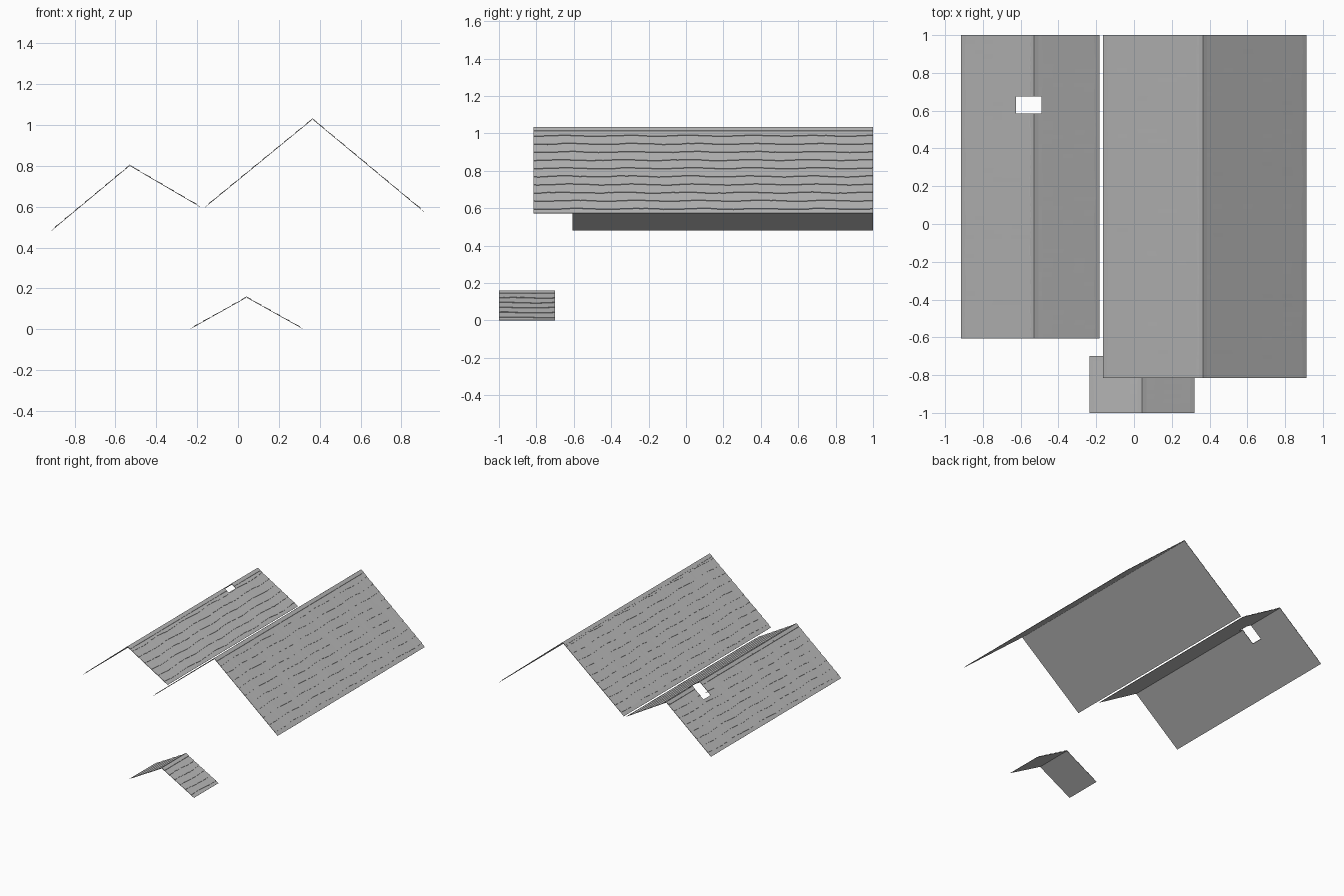
import bpy, bmesh, math, random
from mathutils import Vector

if "Cube" in bpy.data.objects:
    bpy.data.objects.remove(bpy.data.objects["Cube"])

random.seed(4)
shingle = bpy.data.materials.new("shingle_grey")
shingle.diffuse_color = (0.47, 0.47, 0.47, 1)
shingle.use_nodes = True
shingle.node_tree.nodes["Principled BSDF"].inputs["Base Color"].default_value = shingle.diffuse_color

BASE, BUTT = 0.0015, 0.0035   # deck thickness, raised height of a course edge


def finish(bm, name):
    bmesh.ops.recalc_face_normals(bm, faces=bm.faces)
    me = bpy.data.meshes.new(name)
    bm.to_mesh(me)
    bm.free()
    me.materials.append(shingle)
    ob = bpy.data.objects.new(name, me)
    bpy.context.collection.objects.link(ob)
    return ob


def loft(bm, loops):
    """Skin a list of closed point loops and cap both ends."""
    rings = [[bm.verts.new(p) for p in loop] for loop in loops]
    n = len(rings[0])
    for a, b in zip(rings, rings[1:]):
        for i in range(n):
            j = (i + 1) % n
            bm.faces.new((a[i], a[j], b[j], b[i]))
    bm.faces.new(rings[0])
    bm.faces.new(rings[-1])


def slope(name, eave, ridge, y0, y1, pitch):
    """One roof plane with overlapping courses whose lower edges wander."""
    e, r = Vector((eave[0], 0, eave[1])), Vector((ridge[0], 0, ridge[1]))
    length = (r - e).length
    up = (r - e) / length
    nrm = Vector((-up.z, 0, up.x))
    if nrm.z < 0:
        nrm = -nrm
    courses = []
    s = pitch * 0.5
    while s < length - 0.02:
        courses.append((s, random.uniform(0, 6.28)))
        s += pitch
    steps = max(8, round((y1 - y0) / 0.025))
    loops = []
    for i in range(steps + 1):
        y = y0 + (y1 - y0) * i / steps
        prof = [(0, BASE)]
        for s, ph in courses:
            w = s + 0.004 * math.sin(y * 19 + ph * 0.25) + random.uniform(-0.002, 0.002)
            prof += [(w, BASE), (w, BASE + BUTT)]
        prof += [(length, BASE), (length, 0), (0, 0)]
        loops.append([e + up * a + nrm * h + Vector((0, y, 0)) for a, h in prof])
    bm = bmesh.new()
    loft(bm, loops)
    return finish(bm, name)


def ridge_cap(name, left, ridge, right, y0, y1, width=0.028):
    """Folded strip over the ridge."""
    r = Vector((ridge[0], 0, ridge[1]))
    dl = (Vector((left[0], 0, left[1])) - r).normalized() * width
    dr = (Vector((right[0], 0, right[1])) - r).normalized() * width
    lift = Vector((0, 0, 0.003))
    top = Vector((0, 0, 0.006))
    sec = [r + dl + lift, r + lift, r + dr + lift, r + dr + top, r + top, r + dl + top]
    bm = bmesh.new()
    loft(bm, [[p + Vector((0, y, 0)) for p in sec] for y in (y0, y1)])
    return finish(bm, name)


def gable(name, left, ridge, right, y0, y1, pitch):
    return [slope(name + "_left_slope", left, ridge, y0, y1, pitch),
            slope(name + "_right_slope", right, ridge, y0, y1, pitch),
            ridge_cap(name + "_ridge_cap", left, ridge, right, y0, y1)]


# Three gabled roofs
gable("main_roof", (-0.163, 0.595), (0.365, 1.027), (0.913, 0.572), -0.815, 1.0, 0.068)
wing = gable("wing_roof", (-0.915, 0.48), (-0.53, 0.80), (-0.183, 0.597), -0.607, 1.0, 0.064)
gable("porch_roof", (-0.235, 0.0), (0.042, 0.155), (0.32, 0.0), -1.0, -0.70, 0.054)

# Chimney opening through the wing roof
bpy.ops.mesh.primitive_cube_add(size=1, location=(-0.557, 0.63, 0.75))
cutter = bpy.context.object
cutter.name = "chimney_cutter"
cutter.scale = (0.135, 0.09, 0.5)
cutter.hide_render = True
cutter.display_type = 'WIRE'
for ob in wing:
    m = ob.modifiers.new("chimney_opening", 'BOOLEAN')
    m.operation, m.solver, m.object = 'DIFFERENCE', 'EXACT', cutter
